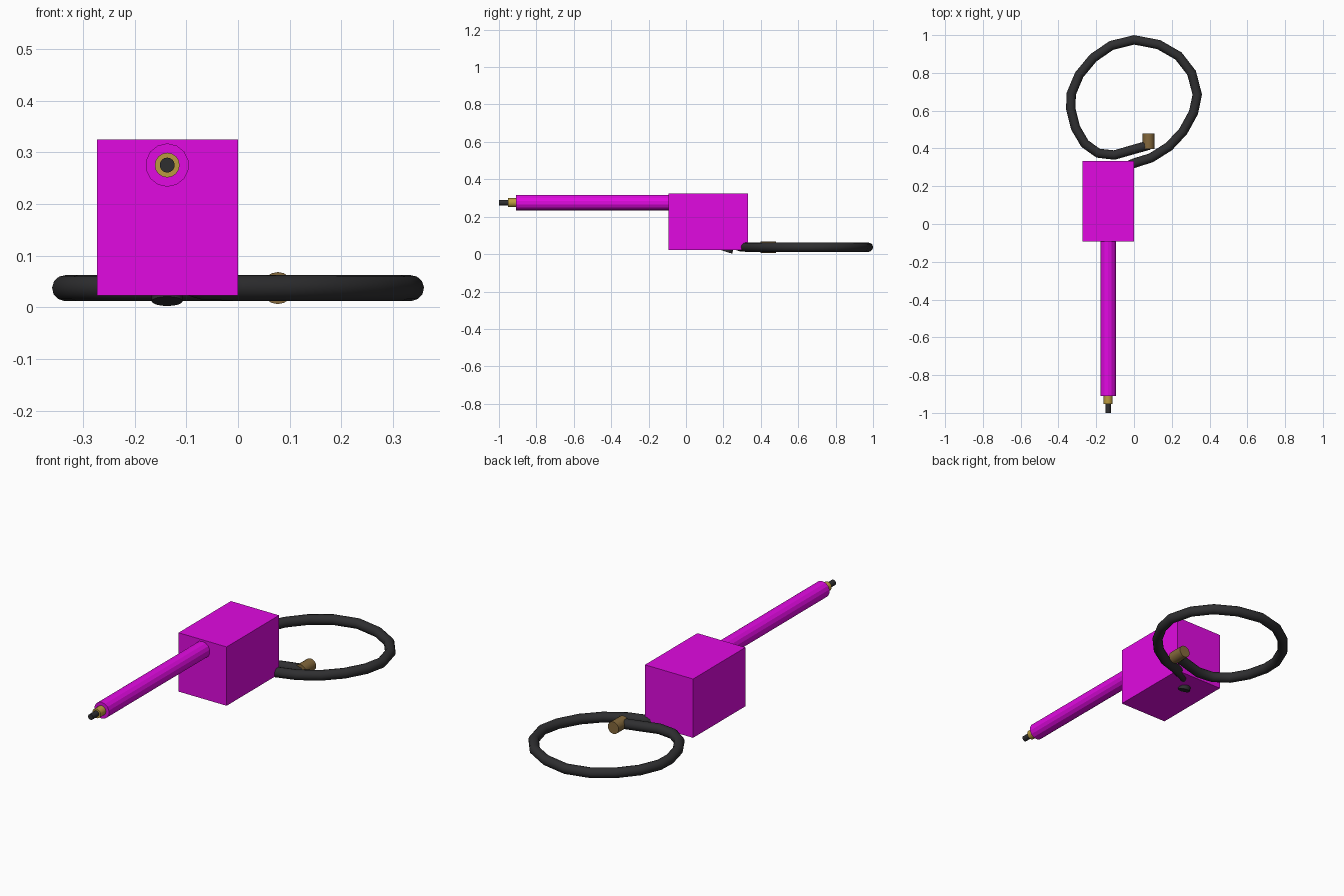
import bpy
from mathutils import Vector

if "Cube" in bpy.data.objects:
    bpy.data.objects.remove(bpy.data.objects["Cube"])


def material(name, rgb):
    m = bpy.data.materials.new(name)
    m.diffuse_color = (*rgb, 1)
    m.use_nodes = True
    m.node_tree.nodes["Principled BSDF"].inputs["Base Color"].default_value = m.diffuse_color
    return m


MAGENTA = material("magenta", (0.75, 0.003, 0.75))
GOLD = material("gold", (0.5, 0.33, 0.05))
BRASS = material("brass", (0.23, 0.14, 0.045))
BLACK = material("black", (0.028, 0.028, 0.03))


def finish(name, mat, smooth=True):
    ob = bpy.context.object
    ob.name = name
    ob.data.materials.append(mat)
    if smooth:
        bpy.ops.object.shade_smooth_by_angle(angle=0.7)
    return ob


def rod(name, start, end, radius, mat, sides=16, smooth=True):
    a, b = Vector(start), Vector(end)
    d = b - a
    bpy.ops.mesh.primitive_cylinder_add(
        vertices=sides, radius=radius, depth=d.length, location=(a + b) / 2,
        rotation=d.to_track_quat('Z', 'Y').to_euler())
    return finish(name, mat, smooth)


# Body block
bpy.ops.mesh.primitive_cube_add(size=1, location=(-0.1365, 0.12, 0.174))
bpy.context.object.scale = (0.273, 0.425, 0.302)
bpy.ops.object.transform_apply(location=False, rotation=False, scale=True)
finish("body", MAGENTA, False)

# Lance and stepped nozzle
X, Z = -0.137, 0.275
rod("lance", (X, -0.91, Z), (X, -0.08, Z), 0.042, MAGENTA, 14, False)
rod("nozzle_collar", (X, -0.952, Z), (X, -0.90, Z), 0.024, GOLD)
rod("nozzle_tip", (X, -1.0, Z), (X, -0.94, Z), 0.0145, BLACK)

# Hose inlet poking out below the body
rod("hose_inlet", (X, 0.218, 0.0115), (X, 0.232, 0.055), 0.030, BLACK)

# Coiled hose swept along its path
path = [(-0.137, 0.225, 0.06), (-0.07, 0.29, 0.04)] + [(x, y, 0.037) for x, y in [
    (0, 0.322), (0.09, 0.35), (0.185, 0.41), (0.26, 0.49), (0.315, 0.59),
    (0.335, 0.685), (0.305, 0.80), (0.235, 0.89), (0.13, 0.95), (0, 0.975),
    (-0.12, 0.945), (-0.215, 0.88), (-0.29, 0.79), (-0.332, 0.69),
    (-0.335, 0.61), (-0.31, 0.51), (-0.26, 0.425), (-0.19, 0.375),
    (-0.105, 0.365), (0.08, 0.418)]]
curve = bpy.data.curves.new("hose", 'CURVE')
curve.dimensions = '3D'
curve.bevel_depth = 0.025
curve.bevel_resolution = 4
curve.use_fill_caps = True
spline = curve.splines.new('POLY')
spline.points.add(len(path) - 1)
for p, co in zip(spline.points, path):
    p.co = (*co, 1)
hose = bpy.data.objects.new("hose", curve)
bpy.context.collection.objects.link(hose)
bpy.context.view_layer.objects.active = hose
hose.select_set(True)
bpy.ops.object.select_all(action='DESELECT')
hose.select_set(True)
bpy.ops.object.convert(target='MESH')
finish("hose", BLACK)

# Brass coupling on the free end of the hose
rod("hose_coupling", (0.077, 0.397, 0.037), (0.077, 0.48, 0.037), 0.031, BRASS)
